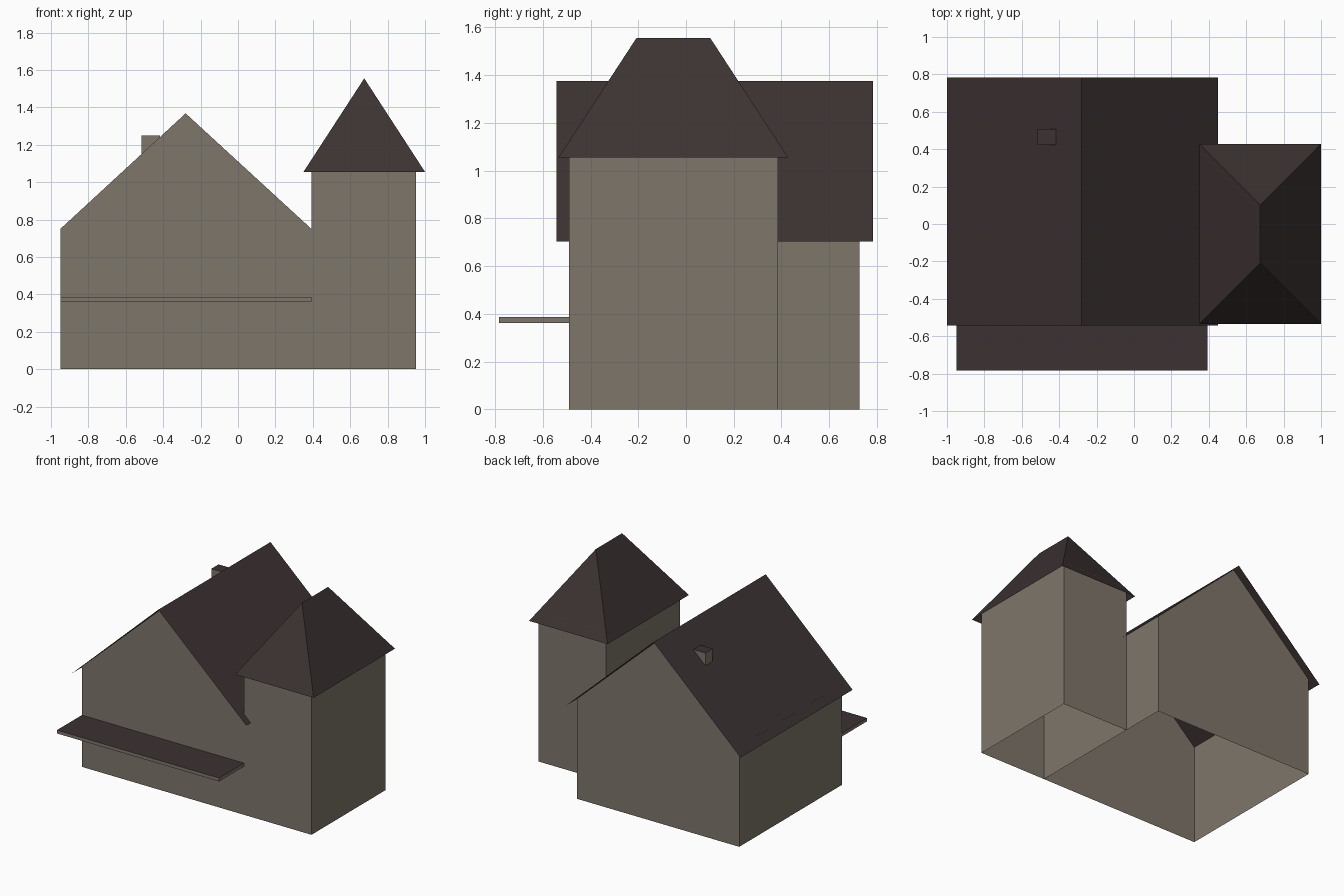
import bpy
import bmesh
from mathutils import Vector

cube = bpy.data.objects.get("Cube")
if cube:
    bpy.data.objects.remove(cube, do_unlink=True)


def make_material(name, rgb):
    mat = bpy.data.materials.new(name)
    mat.use_nodes = True
    mat.diffuse_color = (*rgb, 1)
    mat.node_tree.nodes["Principled BSDF"].inputs["Base Color"].default_value = (*rgb, 1)
    return mat


STONE = make_material("warm grey stone", (0.21, 0.18, 0.145))
SLATE = make_material("dark brown slate", (0.046, 0.032, 0.032))

# Main dimensions
LEFT, MIDDLE, RIGHT = -0.95, 0.393, 0.952
FRONT, TOWER_BACK, BACK = -0.49, 0.386, 0.727
RIDGE_X, GABLE, EAVE, TOWER_TOP = -0.28, 1.368, 0.75, 1.12


def build(name, polygons, mats, top_is_slate=False):
    """Join polygons into one object, welding the shared corners."""
    bm = bmesh.new()
    for poly in polygons:
        bm.faces.new([bm.verts.new(p) for p in poly])
    bmesh.ops.remove_doubles(bm, verts=bm.verts, dist=0.0005)
    bm.normal_update()
    if top_is_slate:
        for face in bm.faces:
            face.material_index = int(face.normal.z > 0.9)
    mesh = bpy.data.meshes.new(name)
    bm.to_mesh(mesh)
    bm.free()
    for mat in mats:
        mesh.materials.append(mat)
    obj = bpy.data.objects.new(name, mesh)
    bpy.context.collection.objects.link(obj)
    return obj


def wall_run(path, height):
    """Upright panels along a plan path; outside is on the right hand."""
    return [[(*a, 0), (*b, 0), (*b, height), (*a, height)]
            for a, b in zip(path, path[1:])]


def box(name, low, high):
    """Stone block with a slate top."""
    bm = bmesh.new()
    bmesh.ops.create_cube(bm, size=1)
    low, high = Vector(low), Vector(high)
    for v in bm.verts:
        v.co = [(a + b) / 2 + c * (b - a) for a, b, c in zip(low, high, v.co)]
    polygons = [[v.co.copy() for v in f.verts] for f in bm.faces]
    bm.free()
    return build(name, polygons, [STONE, SLATE], top_is_slate=True)


# Walls: one continuous front, a back gable and upright side panels, open below
gable_top = [(MIDDLE, EAVE), (RIDGE_X, GABLE), (LEFT, EAVE)]
front_outline = [(LEFT, 0), (MIDDLE, 0), (RIGHT, 0), (RIGHT, TOWER_TOP),
                 (MIDDLE, TOWER_TOP)] + gable_top
back_outline = [(LEFT, 0), (MIDDLE, 0)] + gable_top
build("house_walls",
      [[(x, FRONT, z) for x, z in front_outline],
       [(x, BACK, z) for x, z in reversed(back_outline)]]
      + wall_run([(MIDDLE, TOWER_BACK), (MIDDLE, BACK)], EAVE)
      + wall_run([(LEFT, BACK), (LEFT, FRONT)], EAVE), [STONE])
build("tower_walls",
      wall_run([(RIGHT, FRONT), (RIGHT, TOWER_BACK), (MIDDLE, TOWER_BACK),
                (MIDDLE, FRONT)], TOWER_TOP), [STONE])

# House roof: a folded sheet with overhanging edges
y0, y1 = -0.543, 0.784
ridge = [(RIDGE_X, y0, 1.375), (RIDGE_X, y1, 1.375)]
west = [(-1.0, y0, 0.703), (-1.0, y1, 0.703)]
east = [(0.448, y0, 0.703), (0.448, y1, 0.703)]
build("house_roof", [[west[0], ridge[0], ridge[1], west[1]],
                     [ridge[0], east[0], east[1], ridge[1]]], [SLATE])

# Tower roof: hipped sheet with a short ridge
cx, cy = 0.675, -0.053
a, b, c, d = [(cx + sx * 0.325, cy + sy * 0.481, 1.055)
              for sx, sy in ((-1, -1), (1, -1), (1, 1), (-1, 1))]
near, far = [(cx, cy + s * 0.155, 1.555) for s in (-1, 1)]
build("tower_roof", [[a, b, near], [b, c, far, near],
                     [c, d, far], [d, a, near, far]], [SLATE])

# Front canopy and chimney
box("front_canopy", (LEFT, -0.784, 0.362), (MIDDLE, FRONT, 0.387))
box("chimney", (-0.516, 0.422, 1.13), (-0.417, 0.507, 1.25))
